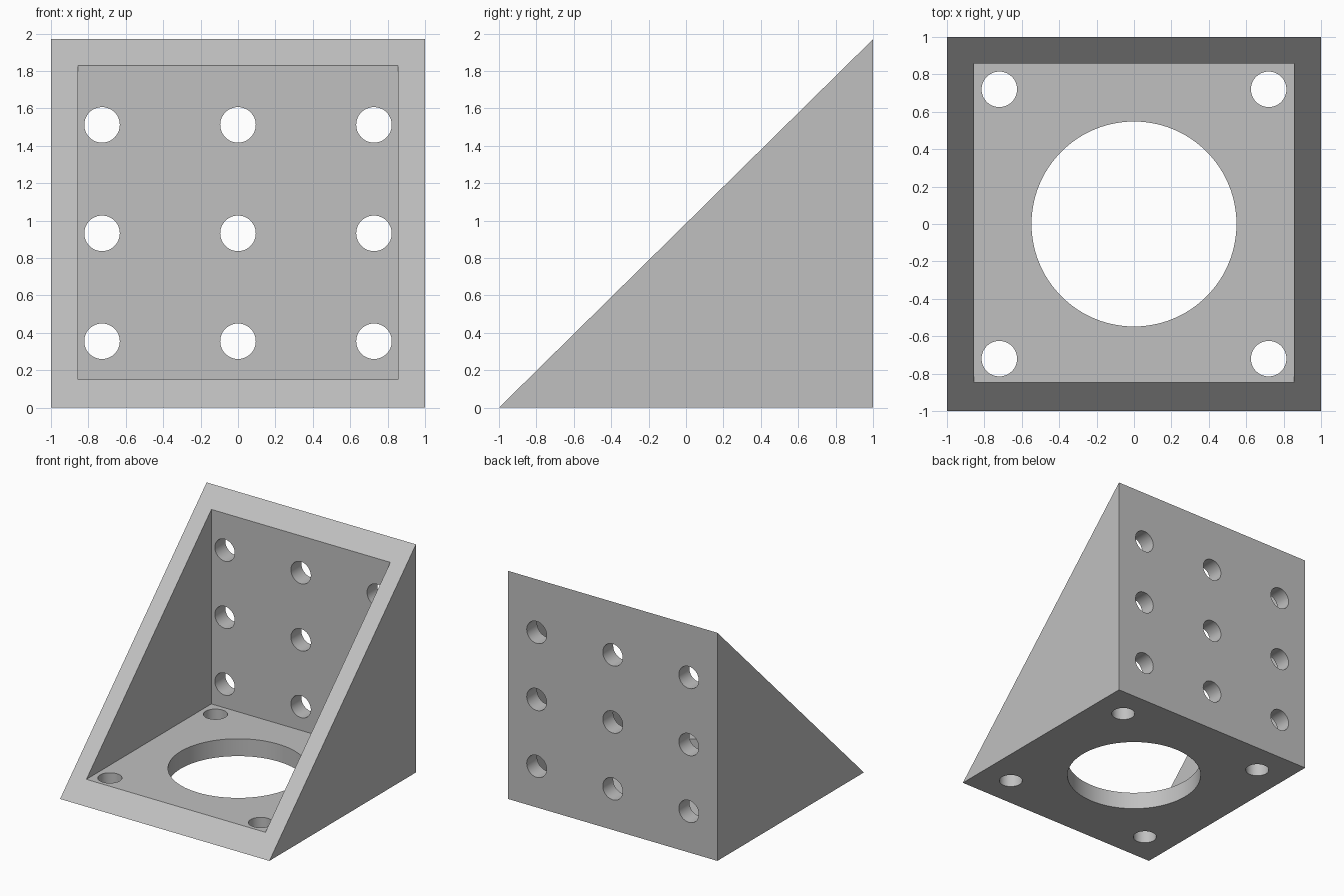
import bpy, bmesh, math
from mathutils import Matrix, Vector

cube = bpy.data.objects.get("Cube")
if cube:
    bpy.data.objects.remove(cube, do_unlink=True)

HEIGHT, WALL = 1.97, 0.145
INNER = 1 - WALL

grey = bpy.data.materials.new("plain grey")
grey.use_nodes = True
colour = (0.53, 0.53, 0.53, 1)
grey.diffuse_color = colour
grey.node_tree.nodes["Principled BSDF"].inputs["Base Color"].default_value = colour


def make_object(name, bm):
    bmesh.ops.recalc_face_normals(bm, faces=bm.faces)
    mesh = bpy.data.meshes.new(name)
    bm.to_mesh(mesh)
    bm.free()
    mesh.materials.append(grey)
    obj = bpy.data.objects.new(name, mesh)
    bpy.context.collection.objects.link(obj)
    return obj


def add_drill(bm, centre, radius, sides, axis):
    turn = Matrix.Rotation(math.pi / 2, 4, 'X') if axis == 'Y' else Matrix()
    bmesh.ops.create_cone(bm, cap_ends=True, segments=sides, radius1=radius, radius2=radius,
                          depth=0.5, matrix=Matrix.Translation(centre) @ turn)


def cut(target, cutter):
    cutter.hide_render = True
    mod = target.modifiers.new("cut", 'BOOLEAN')
    mod.operation, mod.solver, mod.object = 'DIFFERENCE', 'EXACT', cutter
    bpy.context.view_layer.objects.active = target
    bpy.ops.object.modifier_apply(modifier=mod.name)
    bpy.data.objects.remove(cutter, do_unlink=True)


# Solid wedge: triangular side profile extruded across the width
bm = bmesh.new()
profile = [(-1, 0), (1, 0), (1, HEIGHT)]
side = bm.faces.new([bm.verts.new((-1, y, z)) for y, z in profile])
ext = bmesh.ops.extrude_face_region(bm, geom=[side])
bmesh.ops.translate(bm, vec=(2, 0, 0),
                    verts=[g for g in ext["geom"] if isinstance(g, bmesh.types.BMVert)])
bracket = make_object("angle_bracket", bm)

# Pocket that leaves a floor, a back wall and two side gussets
bm = bmesh.new()
low, high = Vector((-INNER, -2, WALL + 0.005)), Vector((INNER, INNER + 0.003, 3))
bmesh.ops.create_cube(bm, size=1, matrix=Matrix.Translation((low + high) / 2)
                      @ Matrix.Diagonal((high - low).to_4d()))
cut(bracket, make_object("pocket_cutter", bm))

# Bolt holes in the back wall and floor, and the large bore
bm = bmesh.new()
for x in (-0.727, 0, 0.727):
    for z in (0.355, 0.932, 1.512):
        add_drill(bm, (x, 0.95, z), 0.095, 48, 'Y')
for x in (-0.72, 0.72):
    for y in (-0.72, 0.72):
        add_drill(bm, (x, y, 0), 0.095, 48, 'Z')
add_drill(bm, (0, 0, 0), 0.548, 96, 'Z')
cut(bracket, make_object("hole_cutters", bm))

# Smooth bores with crisp edges
bpy.ops.object.select_all(action='DESELECT')
bracket.select_set(True)
bpy.context.view_layer.objects.active = bracket
bpy.ops.object.shade_smooth_by_angle(angle=math.radians(30))
